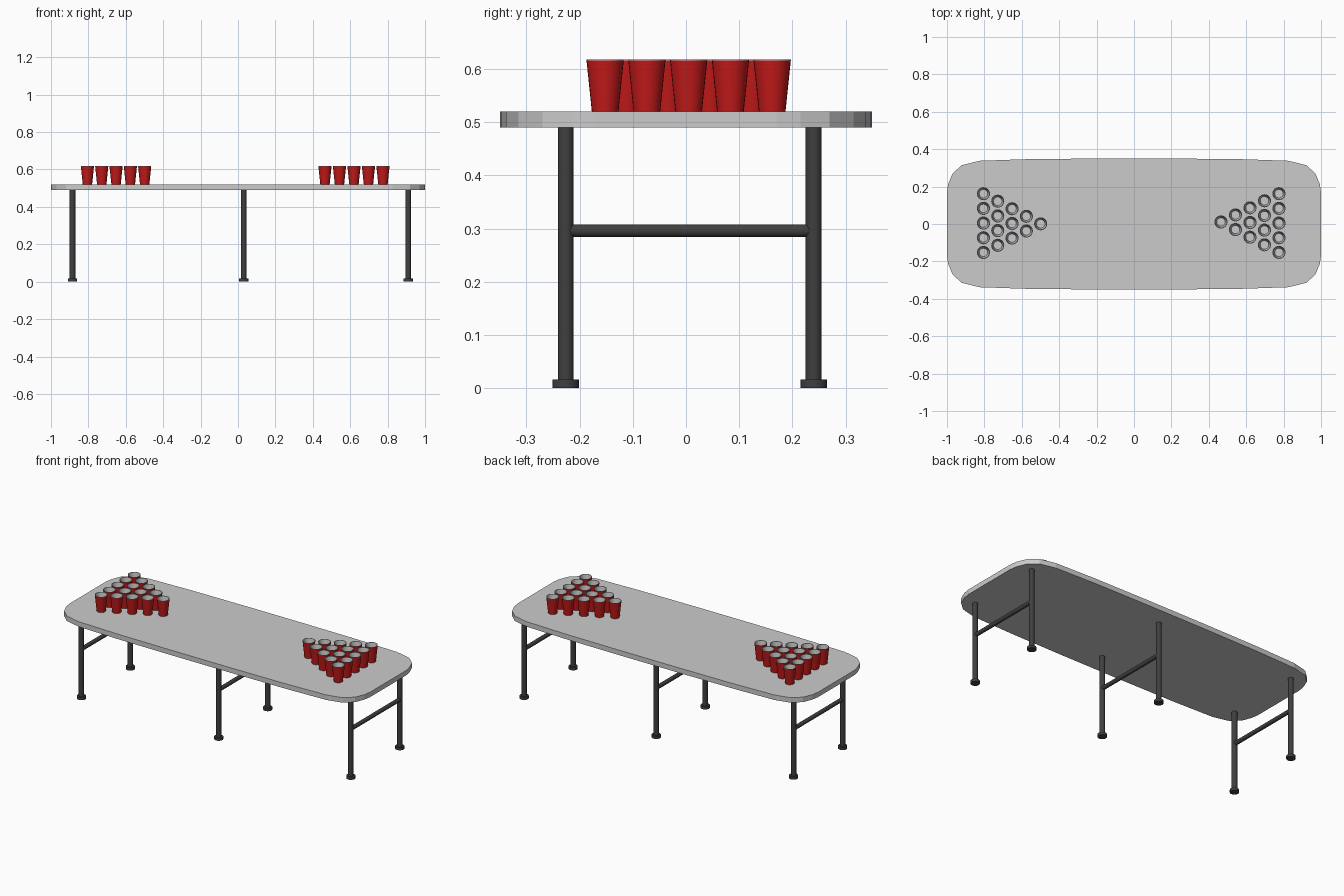
import bpy, bmesh, math
from mathutils import Vector

if "Cube" in bpy.data.objects:
    bpy.data.objects.remove(bpy.data.objects["Cube"])


def material(name, rgb):
    m = bpy.data.materials.new(name)
    m.diffuse_color = (*rgb, 1)
    m.use_nodes = True
    m.node_tree.nodes["Principled BSDF"].inputs["Base Color"].default_value = m.diffuse_color
    return m


DARK = material("dark_metal", (0.05, 0.05, 0.05))
RED = material("red_plastic", (0.55, 0.01, 0.01))


def add_object(name, mesh, loc=(0, 0, 0)):
    ob = bpy.data.objects.new(name, mesh)
    bpy.context.collection.objects.link(ob)
    ob.location = loc
    return ob


def rod(name, a, b, radius, sides=24):
    a, b = Vector(a), Vector(b)
    bpy.ops.mesh.primitive_cylinder_add(vertices=sides, radius=radius,
                                        depth=(b - a).length, location=(a + b) / 2)
    ob = bpy.context.object
    ob.rotation_euler = (b - a).to_track_quat('Z', 'Y').to_euler()
    ob.name = name
    ob.data.materials.append(DARK)
    bpy.ops.object.shade_smooth_by_angle()


def lathe(name, profile, sides=24, mat=None):
    """Revolve (radius, z) points; radius 0 closes at the axis."""
    bm = bmesh.new()
    vs = [bm.verts.new((r, 0, z)) for r, z in profile]
    es = [bm.edges.new(p) for p in zip(vs, vs[1:])]
    bmesh.ops.spin(bm, geom=vs + es, cent=(0, 0, 0), axis=(0, 0, 1),
                   angle=math.tau, steps=sides, use_duplicate=False)
    bmesh.ops.remove_doubles(bm, verts=bm.verts, dist=1e-5)
    for f in bm.faces:
        f.smooth = True
    # the profile runs outward from below, so the outside must face away
    me = bpy.data.meshes.new(name)
    bm.normal_update()
    bm.to_mesh(me)
    bm.free()
    me.set_sharp_from_angle(angle=math.radians(30))
    if mat:
        me.materials.append(mat)
    return me


def fix_normals(me, inward):
    """Flip the shell if its wall faces the wrong way."""
    wall = max(me.polygons, key=lambda p: p.center.xy.length * (abs(p.normal.z) < 0.5))
    outward = wall.normal.xy.dot(wall.center.xy) > 0
    if outward == inward:
        me.flip_normals()


# Table top: one quarter of the rounded outline, mirrored, then extruded
quarter = [(1.0, 0.17), (0.993, 0.215), (0.97, 0.27), (0.92, 0.315),
           (0.825, 0.338), (0.56, 0.347), (0.2, 0.35)]
half = quarter + [(-x, y) for x, y in reversed(quarter)]
outline = half + [(-x, -y) for x, y in half]
bm = bmesh.new()
face = bm.faces.new([bm.verts.new((x, y, 0.49)) for x, y in outline])
top = bmesh.ops.extrude_face_region(bm, geom=[face], use_keep_orig=True)["geom"]
bmesh.ops.translate(bm, vec=(0, 0, 0.03),
                    verts=[v for v in top if isinstance(v, bmesh.types.BMVert)])
bmesh.ops.recalc_face_normals(bm, faces=bm.faces)
me = bpy.data.meshes.new("table_top")
bm.to_mesh(me)
bm.free()
add_object("table_top", me)

# Three leg frames: two legs with feet, and a crossbar
for frame, x in (("left", -0.885), ("middle", 0.03), ("right", 0.91)):
    for side, y in (("front", -0.226), ("back", 0.24)):
        rod(f"{frame}_{side}_leg", (x, y, 0), (x, y, 0.492), 0.015)
        rod(f"{frame}_{side}_foot", (x, y, 0), (x, y, 0.016), 0.025)
    rod(f"{frame}_crossbar", (x, -0.22, 0.296), (x, 0.235, 0.296), 0.012)

# Cups: red outer shell and grey lining with rim, shared by all copies
shell = lathe("cup_shell", [(0, 0), (0.025, 0), (0.035, 0.096)], mat=RED)
lining = lathe("cup_lining", [(0.035, 0.096), (0.035, 0.098), (0.032, 0.098),
                              (0.0225, 0.005), (0, 0.005)])
fix_normals(shell, inward=False)
fix_normals(lining, inward=False)

# Two triangles of fifteen cups pointing at each other
STEP = 0.0785
for name, x0, dx, drift in (("left", -0.805, 0.0765, -0.001),
                            ("right", 0.775, -0.0775, 0.0015)):
    for row in range(5):
        n = 5 - row
        for i in range(n):
            loc = (x0 + row * dx, 0.005 + row * drift + (i - (n - 1) / 2) * STEP, 0.52)
            add_object(f"{name}_cup_{row}_{i}", shell, loc)
            add_object(f"{name}_cup_lining_{row}_{i}", lining, loc)
